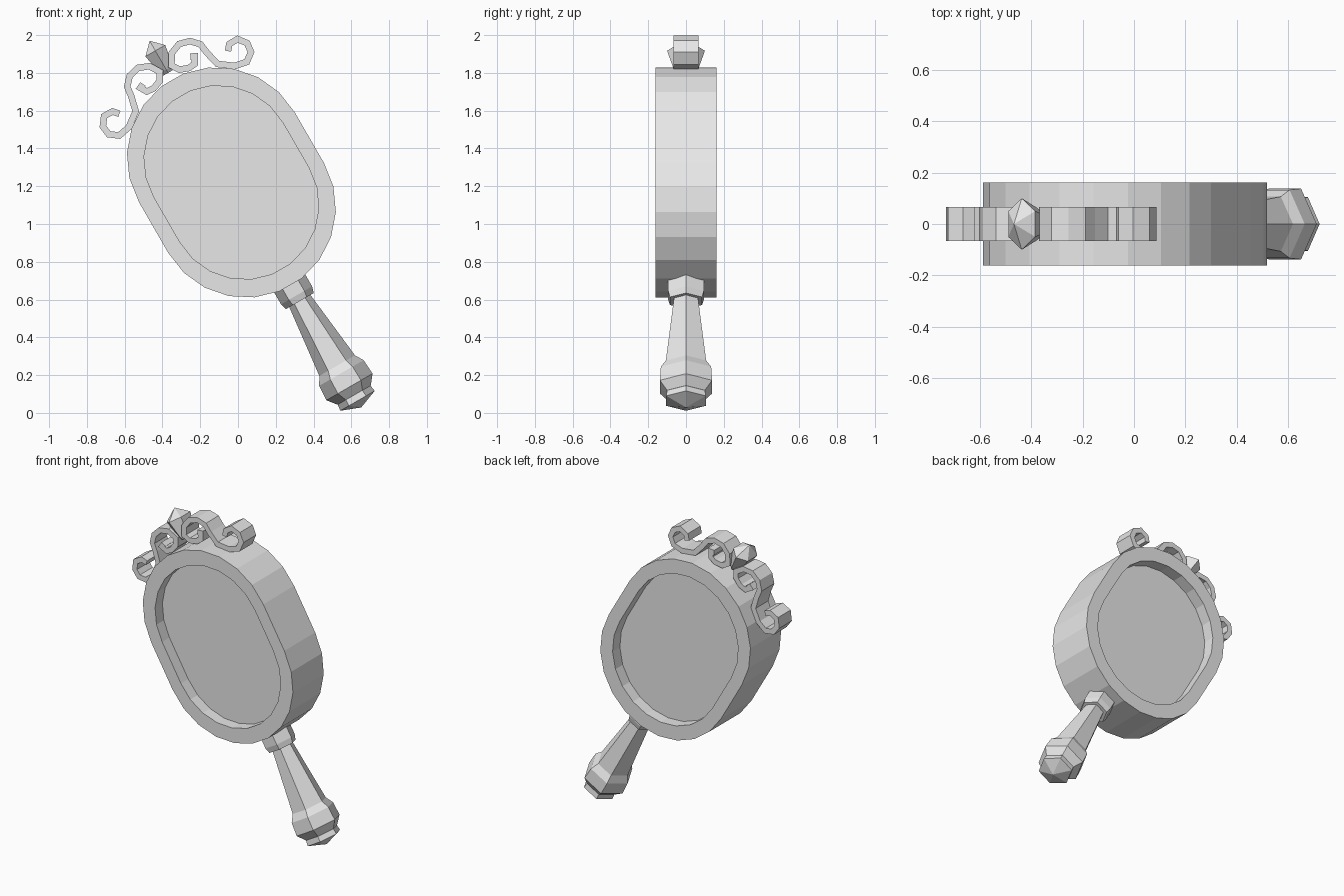
import bpy, bmesh, math
from mathutils import Matrix, Vector

if "Cube" in bpy.data.objects:
    bpy.data.objects.remove(bpy.data.objects["Cube"])

grey = bpy.data.materials.new("plain_grey")
grey.use_nodes = True
grey.diffuse_color = (0.8, 0.8, 0.8, 1)
grey.node_tree.nodes["Principled BSDF"].inputs["Base Color"].default_value = (0.8, 0.8, 0.8, 1)

# Every part is built upright around the frame centre, then leaned over
LEAN = Matrix.Translation((-0.035, 0, 1.22)) @ Matrix.Rotation(math.radians(-30), 4, 'Y')


def finish(name, bm):
    bmesh.ops.remove_doubles(bm, verts=bm.verts, dist=0.0001)
    bmesh.ops.recalc_face_normals(bm, faces=bm.faces)
    mesh = bpy.data.meshes.new(name)
    bm.to_mesh(mesh)
    bm.free()
    mesh.materials.append(grey)
    obj = bpy.data.objects.new(name, mesh)
    obj.matrix_world = LEAN
    bpy.context.collection.objects.link(obj)
    return obj


def skin(bm, loops, cap=True):
    """Join equal vertex loops with quads, optionally closing both ends."""
    rings = [[bm.verts.new(p) for p in loop] for loop in loops]
    for a, b in zip(rings, rings[1:]):
        for i in range(len(a)):
            j = (i + 1) % len(a)
            bm.faces.new((a[i], a[j], b[j], b[i]))
    if cap:
        bm.faces.new(rings[0])
        bm.faces.new(rings[-1])


def stadium(radius, half, y, steps=11):
    """Two half circles joined by straight sides."""
    pts = []
    for k, centre in enumerate((half, -half)):
        for i in range(steps + 1):
            a = math.pi * (k + i / steps)
            pts.append((radius * math.cos(a), y, centre + radius * math.sin(a)))
    return pts


def turned(name, profile, turn, depth):
    """Six-sided part along the long axis; profile is (height, radius)."""
    bm = bmesh.new()
    angles = [turn + i * math.pi / 3 for i in range(6)]
    skin(bm, [[(r * math.cos(a), depth * r * math.sin(a), z) for a in angles]
              for z, r in profile])
    return finish(name, bm)


# Frame with a recessed panel on each side
DEPTH, PANEL = 0.162, 0.085
bm = bmesh.new()
skin(bm, [stadium(0.394, 0.138, -PANEL), stadium(0.394, 0.138, -DEPTH),
          stadium(0.476, 0.155, -DEPTH), stadium(0.476, 0.155, DEPTH),
          stadium(0.394, 0.138, DEPTH), stadium(0.394, 0.138, PANEL)])
finish("mirror_frame", bm)

# Handle: collar, tapered grip, swollen end and pointed pommel
turned("handle_collar", [(-0.58, 0.095), (-0.69, 0.095), (-0.725, 0.085)], 0, 1.15)
turned("handle_grip", [(-0.70, 0.062), (-1.12, 0.109), (-1.165, 0.136),
                       (-1.25, 0.141), (-1.30, 0.102)], 0, 1.13)
turned("handle_pommel", [(-1.28, 0.098), (-1.335, 0.105), (-1.375, 0.001)], 0, 1.15)

# Crest jewel
turned("crest_jewel", [(0.67, 0.035), (0.69, 0.045), (0.805, 0.07), (0.865, 0.001)],
       math.pi / 6, 1.43)

# Crest scroll: a flat ribbon along one path, mirrored to the other side
path = [(.332, .611), (.357, .64), (.408, .641), (.441, .597), (.435, .546),
        (.39, .512), (.324, .525), (.25, .58), (.231, .66), (.224, .715),
        (.184, .758), (.126, .773), (.068, .75), (.035, .695), (.06, .655),
        (.108, .637), (.147, .641), (.167, .675), (.145, .685)]
pts = [Vector(p) for p in path]
HALF_WIDTH, HALF_DEPTH = 0.017, 0.066
loops = []
for i, p in enumerate(pts):
    before = (p - pts[i - 1]).normalized() if i else None
    after = (pts[i + 1] - p).normalized() if i + 1 < len(pts) else before
    before = before or after
    t = (before + after).normalized()
    n = Vector((-t.y, t.x)) * HALF_WIDTH / max(0.6, t.dot(after))
    a, b = p + n, p - n
    loops.append([(q.x, y, q.y) for q, y in ((a, -HALF_DEPTH), (b, -HALF_DEPTH),
                                             (b, HALF_DEPTH), (a, HALF_DEPTH))])
bm = bmesh.new()
skin(bm, loops)
scroll = finish("crest_scrolls", bm)
scroll.modifiers.new("other_side", 'MIRROR').use_mirror_merge = False
